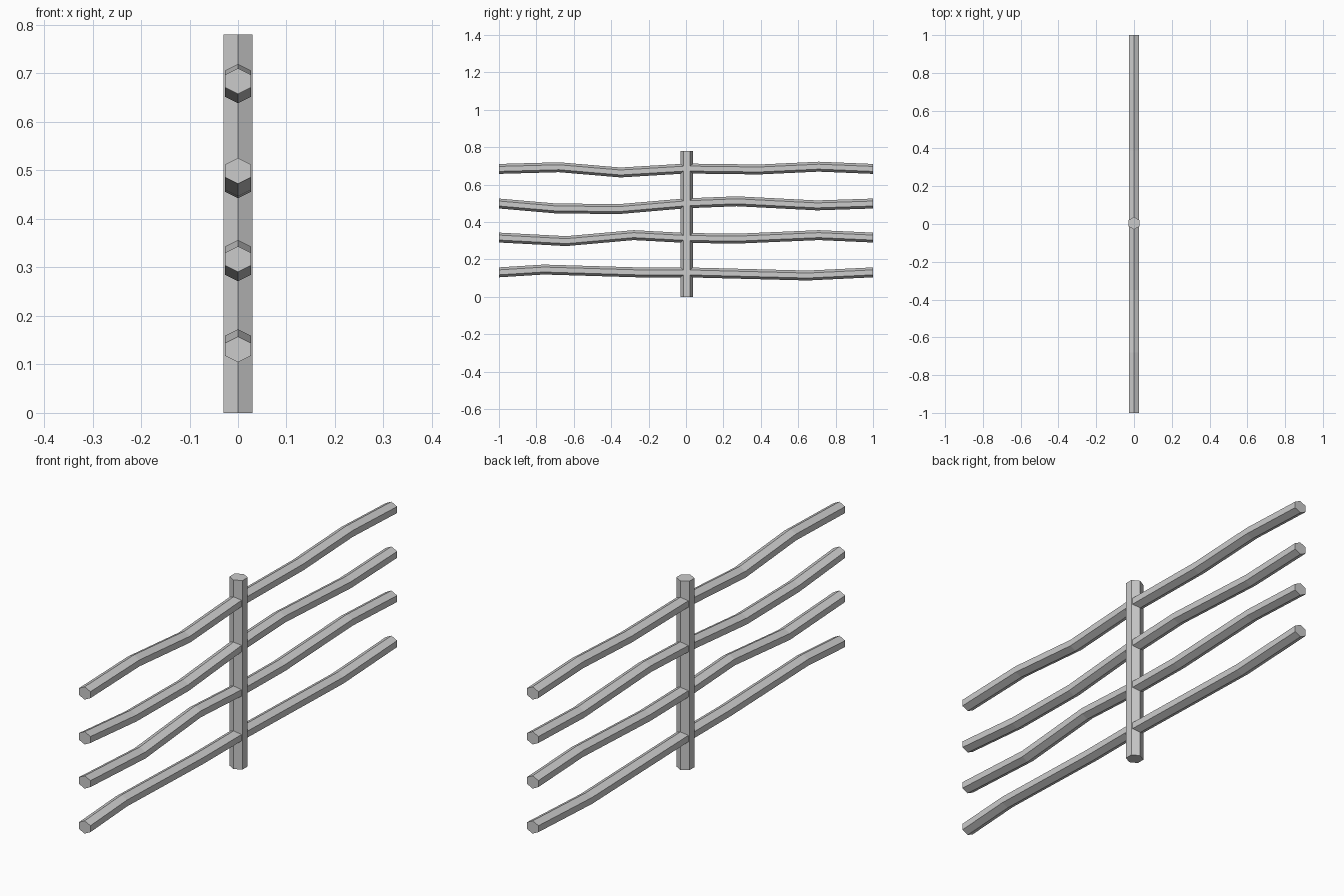
import bpy, bmesh
from math import sin, cos, pi

if "Cube" in bpy.data.objects:
    bpy.data.objects.remove(bpy.data.objects["Cube"])


def loft(name, rings):
    """Skin a chain of hexagonal rings and cap both ends."""
    bm = bmesh.new()
    loops = [[bm.verts.new(p) for p in ring] for ring in rings]
    for a, b in zip(loops, loops[1:]):
        for i in range(6):
            j = (i + 1) % 6
            bm.faces.new((a[i], a[j], b[j], b[i]))
    bm.faces.new(loops[0])
    bm.faces.new(loops[-1])
    bmesh.ops.recalc_face_normals(bm, faces=bm.faces)
    mesh = bpy.data.meshes.new(name)
    bm.to_mesh(mesh)
    bm.free()
    obj = bpy.data.objects.new(name, mesh)
    bpy.context.collection.objects.link(obj)
    return obj


# unit hexagon with points on its second axis, flats at +-1 on the first
HEX = [(cos(pi / 6 + k * pi / 3) / cos(pi / 6), sin(pi / 6 + k * pi / 3)) for k in range(6)]

# upright post
loft("post", [[(0.03 * u, 0.004 + 0.033 * v, z) for u, v in HEX] for z in (0, 0.78)])

# crooked rails: (y, z) centreline points
rails = {
    "bottom_rail": [(-1, .131), (-.76, .146), (-.26, .131), (0, .131), (.65, .114), (1, .131)],
    "lower_rail": [(-1, .317), (-.64, .298), (-.28, .33), (0, .315), (.27, .311), (.71, .33), (1, .317)],
    "upper_rail": [(-1, .499), (-.7, .473), (-.36, .469), (0, .5), (.27, .511), (.7, .489), (1, .499)],
    "top_rail": [(-1, .684), (-.68, .693), (-.35, .665), (0, .686), (.39, .681), (.71, .696), (1, .684)],
}
for name, path in rails.items():
    loft(name, [[(0.0265 * u, y, z + 0.0265 * v) for u, v in HEX] for y, z in path])
